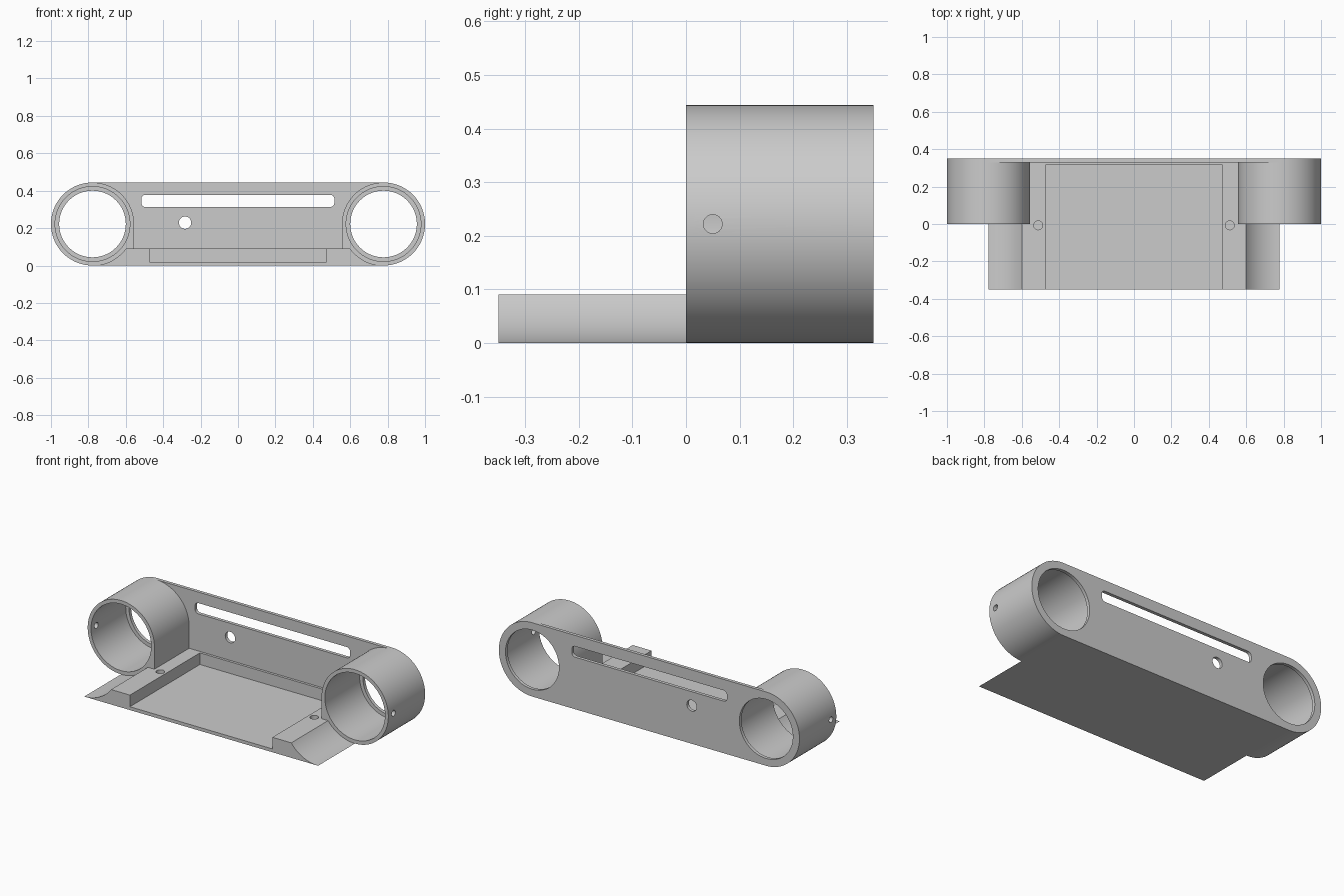
import bpy, bmesh, math
from mathutils import Matrix

cube = bpy.data.objects.get("Cube")
if cube:
    bpy.data.objects.remove(cube)

R, BORE, LIP = 0.222, 0.2, 0.178      # socket outside, bore and rear lip radii
CX, CZ = 0.778, 0.222                 # socket axis
FRONT, BACK, PLATE = -0.35, 0.35, 0.33
BLOCK = 0.09                          # height of the base blocks

grey = bpy.data.materials.new("light_grey")
grey.use_nodes = True
colour = (0.6, 0.6, 0.6, 1)
grey.diffuse_color = colour
grey.node_tree.nodes["Principled BSDF"].inputs["Base Color"].default_value = colour


def arc(cx, cz, r, a0, a1, n):
    """Points on an arc in the xz plane, angles in degrees."""
    steps = [math.radians(a0 + (a1 - a0) * i / n) for i in range(n + 1)]
    return [(cx + r * math.cos(a), cz + r * math.sin(a)) for a in steps]


def finish(name, bm):
    bmesh.ops.remove_doubles(bm, verts=bm.verts, dist=1e-5)
    bmesh.ops.recalc_face_normals(bm, faces=bm.faces)
    mesh = bpy.data.meshes.new(name)
    bm.to_mesh(mesh)
    bm.free()
    mesh.materials.append(grey)
    obj = bpy.data.objects.new(name, mesh)
    bpy.context.collection.objects.link(obj)
    return obj


def prism(name, outline, y0, y1):
    """Extrude an xz outline along y."""
    bm = bmesh.new()
    face = bm.faces.new([bm.verts.new((x, y0, z)) for x, z in outline])
    new = bmesh.ops.extrude_face_region(bm, geom=[face])["geom"]
    moved = [v for v in new if isinstance(v, bmesh.types.BMVert)]
    bmesh.ops.translate(bm, verts=moved, vec=(0, y1 - y0, 0))
    return finish(name, bm)


def rod(axis, centre, r, length, n=96):
    """Cylindrical cutter along the named axis."""
    turn = {"x": Matrix.Rotation(math.pi / 2, 4, "Y"),
            "y": Matrix.Rotation(math.pi / 2, 4, "X"),
            "z": Matrix.Identity(4)}[axis]
    bm = bmesh.new()
    bmesh.ops.create_cone(bm, cap_ends=True, segments=n, radius1=r, radius2=r,
                          depth=length, matrix=Matrix.Translation(centre) @ turn)
    return finish("cutter", bm)


def cut(obj, cutters):
    bpy.context.view_layer.objects.active = obj
    for cutter in cutters:
        cutter.hide_render = True
        mod = obj.modifiers.new("cut", "BOOLEAN")
        mod.operation = "DIFFERENCE"
        mod.solver = "EXACT"
        mod.object = cutter
        bpy.ops.object.modifier_apply(modifier=mod.name)
        bpy.data.objects.remove(cutter)


def smooth(obj):
    bpy.ops.object.select_all(action="DESELECT")
    obj.select_set(True)
    bpy.context.view_layer.objects.active = obj
    bpy.ops.object.shade_smooth_by_angle(angle=math.radians(30))


# Back plate with two lens-like openings, a long slot and a small round hole
stadium = arc(CX, CZ, R, -90, 90, 64) + arc(-CX, CZ, R, 90, 270, 64)
plate = prism("back_plate", stadium, PLATE, BACK)
c = 0.022
x0, x1, z0, z1 = -0.517, 0.515, 0.313, 0.378
slot = (arc(x1 - c, z0 + c, c, -90, 0, 8) + arc(x1 - c, z1 - c, c, 0, 90, 8)
        + arc(x0 + c, z1 - c, c, 90, 180, 8) + arc(x0 + c, z0 + c, c, 180, 270, 8))
cut(plate, [rod("y", (s * CX, PLATE, CZ), LIP, 0.2) for s in (-1, 1)]
    + [prism("cutter", slot, 0.25, 0.45),
       rod("y", (-0.283, PLATE, 0.229), 0.033, 0.2, 48)])
smooth(plate)

# Arc where the base cradles each socket
meet = 180 + math.degrees(math.asin((CZ - BLOCK) / R))
cradle = arc(CX, CZ, R, meet, 270, 20)

# Sockets: open tubes with a squared lower inner side and a pin hole outside
for side, s in (("left", 1), ("right", -1)):
    shape = cradle + arc(CX, CZ, R, 270, 540, 96) + [(CX - R, BLOCK)]
    socket = prism(side + "_socket", [(s * x, z) for x, z in shape], 0, PLATE)
    cut(socket, [rod("y", (s * CX, 0.16, CZ), BORE, 0.6),
                 rod("x", (s * (CX + R), 0.05, CZ), 0.0175, 0.2, 32)])
    smooth(socket)

# Base with concave ends, a shallow tray recess and two blind screw holes
profile = cradle + [(-x, z) for x, z in reversed(cradle)]
base = prism("base", profile, FRONT, PLATE)
t = 0.474
tray = [(-t, 0.02), (t, 0.02), (t, 0.2), (-t, 0.2)]
cut(base, [prism("cutter", tray, FRONT - 0.1, 0.315)]
    + [rod("z", (s * 0.512, -0.007, BLOCK), 0.024, 0.13, 32) for s in (-1, 1)])
smooth(base)
